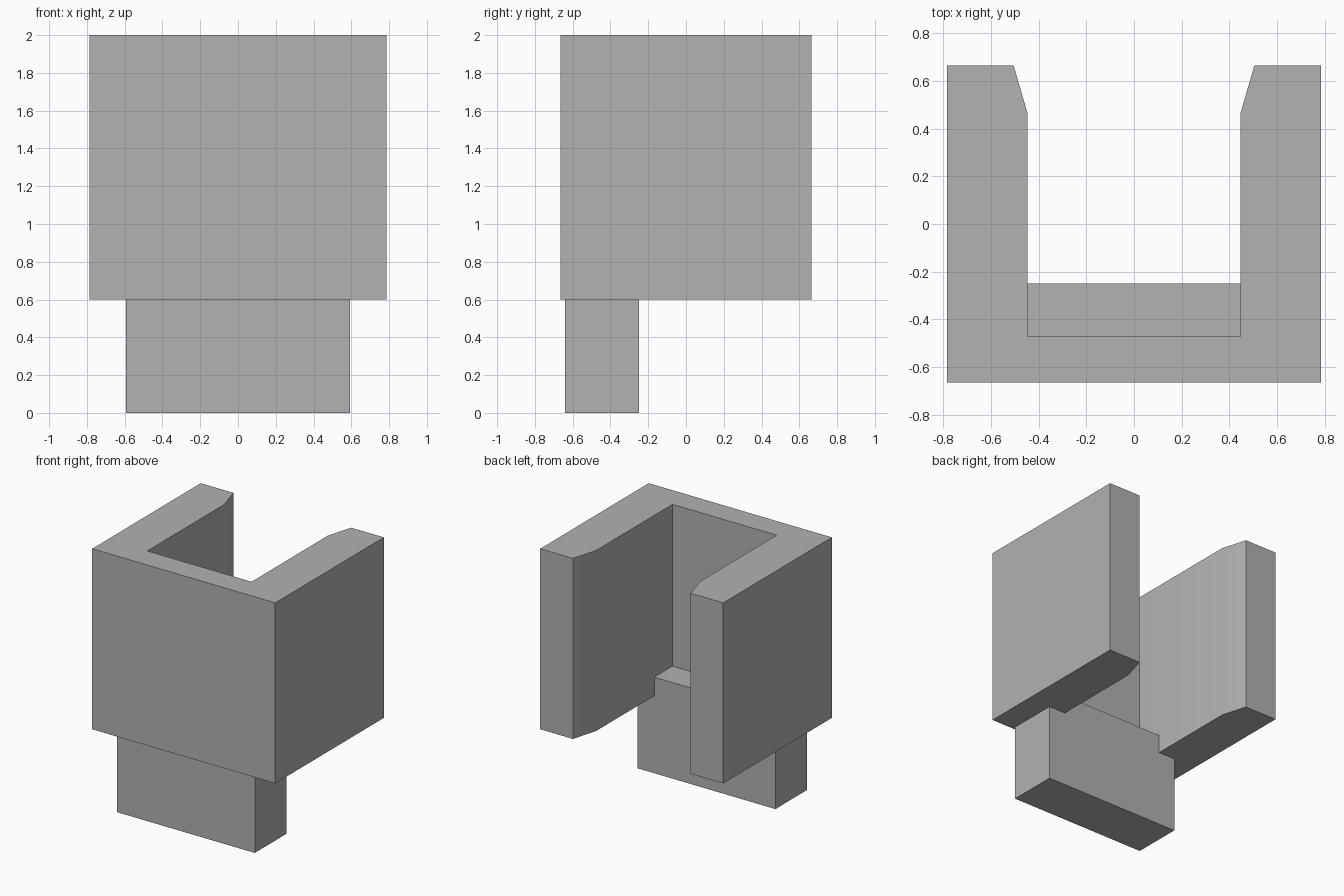
import bpy, bmesh, math

cube = bpy.data.objects.get("Cube")
if cube:
    bpy.data.objects.remove(cube, do_unlink=True)

grey = bpy.data.materials.new("plain_grey")
grey.use_nodes = True
colour = (0.445, 0.445, 0.445, 1)
grey.diffuse_color = colour
grey.node_tree.nodes["Principled BSDF"].inputs["Base Color"].default_value = colour


def prism(name, outline, bottom, top):
    """Extrude a plan outline straight up between two heights."""
    bm = bmesh.new()
    base = bm.faces.new([bm.verts.new((x, y, bottom)) for x, y in outline])
    side = bmesh.ops.extrude_face_region(bm, geom=[base])
    verts = [v for v in side["geom"] if isinstance(v, bmesh.types.BMVert)]
    bmesh.ops.translate(bm, verts=verts, vec=(0, 0, top - bottom))
    bmesh.ops.recalc_face_normals(bm, faces=bm.faces[:])
    mesh = bpy.data.meshes.new(name)
    bm.to_mesh(mesh)
    bm.free()
    mesh.materials.append(grey)
    obj = bpy.data.objects.new(name, mesh)
    bpy.context.collection.objects.link(obj)
    return obj


def mirrored(half):
    """Close a right-hand outline with its mirror image."""
    return half + [(-x, y) for x, y in reversed(half)]


# U-shaped bracket with flared inner arm tips
bracket = prism("u_bracket", mirrored([
    (0.785, -0.665), (0.785, 0.665), (0.505, 0.665),
    (0.447, 0.465), (0.447, -0.473)]), 0.6, 2.0)

# Foot block, rising a little way inside the bracket
foot = prism("foot_block", mirrored([(0.592, -0.64), (0.592, -0.25)]), 0.0, 0.745)

# Soft shading across the shallow flare, crisp edges elsewhere
bpy.ops.object.select_all(action="DESELECT")
bracket.select_set(True)
bpy.context.view_layer.objects.active = bracket
bpy.ops.object.shade_smooth_by_angle(angle=math.radians(30))
